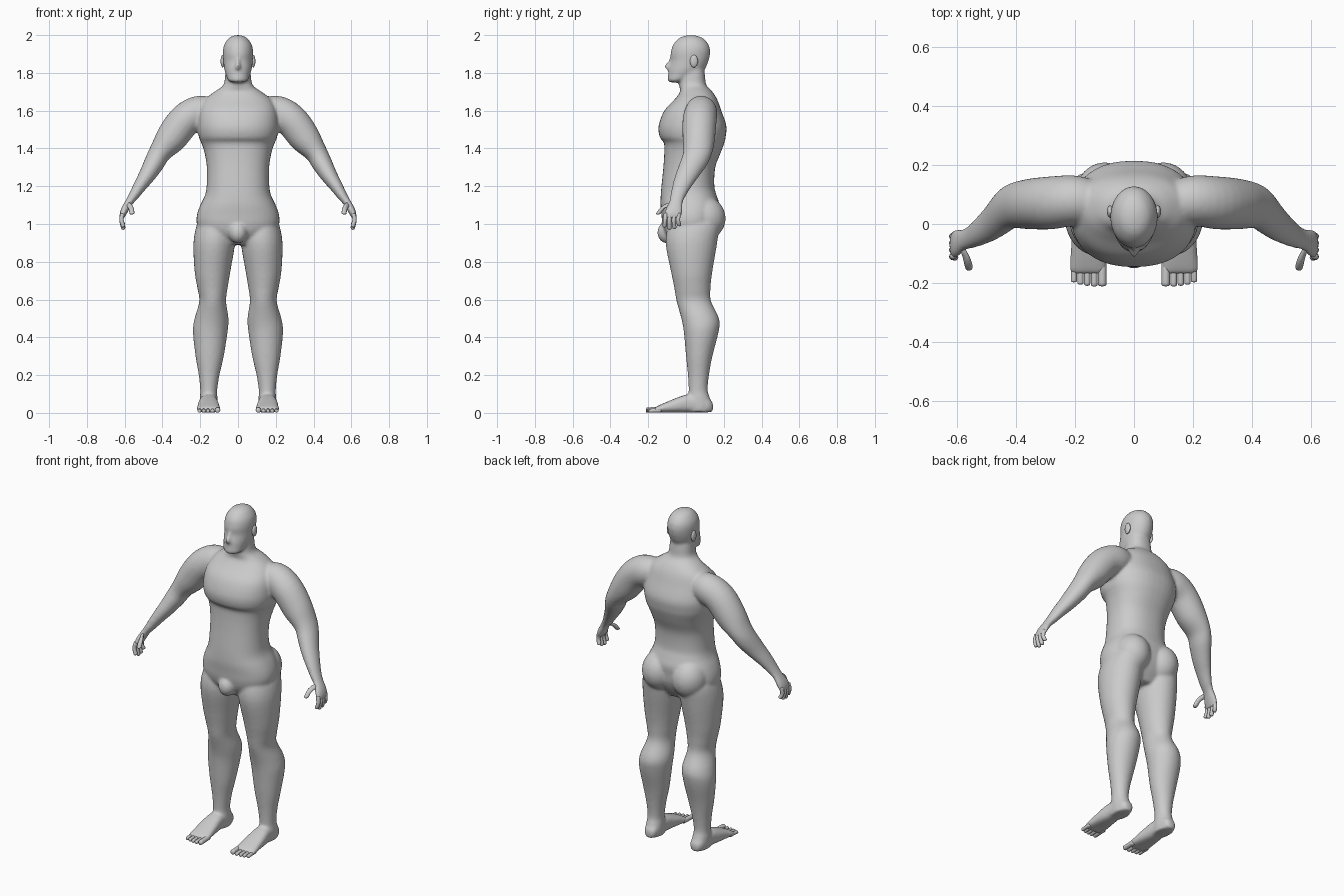
import bpy, bmesh, math
from mathutils import Vector


def spline(rows, steps):
    """Catmull-Rom interpolation of rows of numbers."""
    out = []
    for i in range(len(rows) - 1):
        p = [Vector(rows[min(max(i + k, 0), len(rows) - 1)]) for k in (-1, 0, 1, 2)]
        for s in range(steps):
            t = s / steps
            m1, m2 = (p[2] - p[0]) / 2, (p[3] - p[1]) / 2
            out.append(p[1] * (2*t**3 - 3*t**2 + 1) + m1 * (t**3 - 2*t**2 + t)
                       + p[2] * (3*t**2 - 2*t**3) + m2 * (t**3 - t**2))
    return out + [Vector(rows[-1])]


def loft(bm, rows, mode="z", side=1, n=28, power=2.0, steps=4):
    """Skin rings (x, y, z, a, b); mode picks the ring plane."""
    rows = spline(rows, steps)
    rings = []
    for i, r in enumerate(rows):
        c, a, b = Vector(r[:3]), max(r[3], 0.001), max(r[4], 0.001)
        u, v = Vector((1, 0, 0)), Vector((0, 1, 0))
        if mode == "y":
            v = Vector((0, 0, 1))
        elif mode == "path":
            t = Vector(rows[min(i + 1, len(rows) - 1)][:3]) - Vector(rows[max(i - 1, 0)][:3])
            u = v.cross(t).normalized()
        ring = []
        for k in range(n):
            w = 2 * math.pi * k / n
            cs, sn = math.cos(w), math.sin(w)
            p = (c + u * a * math.copysign(abs(cs) ** (2 / power), cs)
                 + v * b * math.copysign(abs(sn) ** (2 / power), sn))
            ring.append(bm.verts.new((p.x * side, p.y, p.z)))
        rings.append(ring)
    for r0, r1 in zip(rings, rings[1:]):
        for k in range(n):
            bm.faces.new((r0[k], r0[(k + 1) % n], r1[(k + 1) % n], r1[k]))
    bm.faces.new(rings[0])
    bm.faces.new(rings[-1])


def slices(rows):
    """(z, x centre, half width, front y, back y) -> loft rings."""
    return [(x, (f + b) / 2, z, w, (b - f) / 2) for z, x, w, f, b in rows]


def ball(bm, centre, size):
    vs = bmesh.ops.create_uvsphere(bm, u_segments=24, v_segments=16, radius=1)["verts"]
    for v in vs:
        v.co = Vector(centre) + Vector([v.co[i] * size[i] for i in range(3)])


def finish(name, bm):
    bmesh.ops.recalc_face_normals(bm, faces=bm.faces)
    for f in bm.faces:
        f.smooth = True
    me = bpy.data.meshes.new(name)
    bm.to_mesh(me)
    bm.free()
    ob = bpy.data.objects.new(name, me)
    bpy.context.collection.objects.link(ob)
    return ob


def digit(bm, pts, r, side):
    """Rounded finger or toe along a few points."""
    mid = spline(pts, 3)
    rows = [(*p, r, r) for p in mid[:-1]]
    end = mid[-1] - mid[-2]
    rows += [(*(mid[-2] + end * k), r * q, r * q) for k, q in ((.5, .95), (.8, .7), (1, .2))]
    loft(bm, rows, "path" if abs(end.z) > abs(end.y) else "y", side, n=10, steps=1)


body = bmesh.new()

# torso and neck
loft(body, slices([
    (.89, 0, .10, -.07, .11), (.95, 0, .19, -.11, .15), (1.0, 0, .218, -.125, .17),
    (1.05, 0, .217, -.13, .175), (1.1, 0, .2, -.135, .178), (1.15, 0, .176, -.134, .163),
    (1.2, 0, .166, -.13, .15), (1.3, 0, .165, -.12, .155), (1.38, 0, .178, -.115, .185),
    (1.43, 0, .195, -.117, .203), (1.46, 0, .207, -.139, .21), (1.52, 0, .215, -.145, .214),
    (1.6, 0, .205, -.115, .187), (1.66, 0, .175, -.06, .165), (1.70, 0, .125, -.032, .14),
    (1.735, 0, .078, -.036, .108), (1.79, 0, .068, -.03, .1), (1.86, 0, .06, -.02, .09)]),
    power=2.3, n=40)

# head
loft(body, slices([
    (1.75, 0, .03, -.085, -.03), (1.76, 0, .052, -.097, .0), (1.79, 0, .064, -.095, .06),
    (1.82, 0, .073, -.092, .1), (1.865, 0, .078, -.08, .12), (1.895, 0, .08, -.082, .127),
    (1.92, 0, .08, -.078, .128), (1.95, 0, .073, -.068, .12), (1.98, 0, .053, -.042, .095),
    (1.994, 0, .032, -.015, .066), (2.0, 0, .008, .015, .04)]), n=32)

# nose
loft(body, slices([(1.815, 0, .008, -.095, -.07), (1.822, 0, .017, -.108, -.07),
                   (1.835, 0, .014, -.115, -.07), (1.86, 0, .009, -.098, -.06),
                   (1.89, 0, .006, -.08, -.06)]), n=12)

# groin
ball(body, (0, -.1, .955), (.05, .052, .058))

for s in (1, -1):
    # leg
    loft(body, slices([
        (1.04, .12, .06, -.05, .13), (1.0, .121, .095, -.09, .175), (.9, .126, .11, -.108, .165),
        (.75, .135, .095, -.08, .14), (.66, .135, .08, -.062, .13), (.59, .134, .071, -.05, .133),
        (.5, .14, .09, -.025, .175), (.43, .147, .092, -.012, .173), (.3, .15, .075, .0, .14),
        (.2, .153, .055, .01, .122), (.12, .155, .045, .014, .115), (.08, .155, .047, .01, .127),
        (.04, .154, .048, .0, .14), (.005, .154, .044, .0, .137)]), side=s)
    # glute
    ball(body, (.1 * s, .1, 1.03), (.1, .11, .115))
    # foot
    loft(body, [(.152, .143, .03, .022, .022), (.154, .11, .042, .042, .04),
                (.156, .02, .05, .047, .048), (.157, -.03, .044, .053, .043),
                (.156, -.1, .03, .06, .029), (.156, -.15, .019, .062, .018),
                (.156, -.168, .014, .06, .012)], "y", s, power=2.6)
    # arm and palm
    loft(body, [
        (.12, .075, 1.59, .07, .07), (.2, .08, 1.592, .088, .085), (.28, .072, 1.55, .088, .09),
        (.353, .068, 1.456, .083, .086), (.412, .062, 1.38, .06, .077),
        (.445, .04, 1.32, .054, .074), (.48, .008, 1.26, .045, .064),
        (.52, -.022, 1.2, .035, .051), (.552, -.042, 1.15, .027, .041),
        (.577, -.053, 1.115, .021, .037), (.6, -.064, 1.075, .02, .047),
        (.612, -.07, 1.045, .016, .048), (.615, -.072, 1.03, .01, .042)], "path", s)

# merge the body parts into one smooth skin
body_ob = finish("body", body)
rm = body_ob.modifiers.new("merge", "REMESH")
rm.mode = "VOXEL"
rm.voxel_size = .008
rm.use_smooth_shade = True
sm = body_ob.modifiers.new("soften", "SMOOTH")
sm.factor = .5
sm.iterations = 8

fingers, toes, ears = bmesh.new(), bmesh.new(), bmesh.new()
for s in (1, -1):
    # four fingers and a thumb
    for i, tip in enumerate((.983, .97, .974, .99)):
        y = -.107 + .023 * i
        digit(fingers, [(.611, y, 1.055), (.617, y - .004, 1.02),
                        (.605, y - .006 + .003 * i, tip)], .0115, s)
    digit(fingers, [(.585, -.08, 1.105), (.568, -.12, 1.088), (.56, -.15, 1.05)], .0135, s)
    # five toes
    for x, r, tip in ((.108, .0145, -.212), (.135, .011, -.213), (.159, .0105, -.21),
                      (.182, .0105, -.206), (.204, .0105, -.198)):
        digit(toes, [(x, -.13, r + .003), (x, -.175, r + .002), (x, tip, r)], r, s)
    # ear
    ball(ears, (.081 * s, .042, 1.862), (.011, .021, .033))
finish("fingers", fingers)
finish("toes", toes)
finish("ears", ears)
